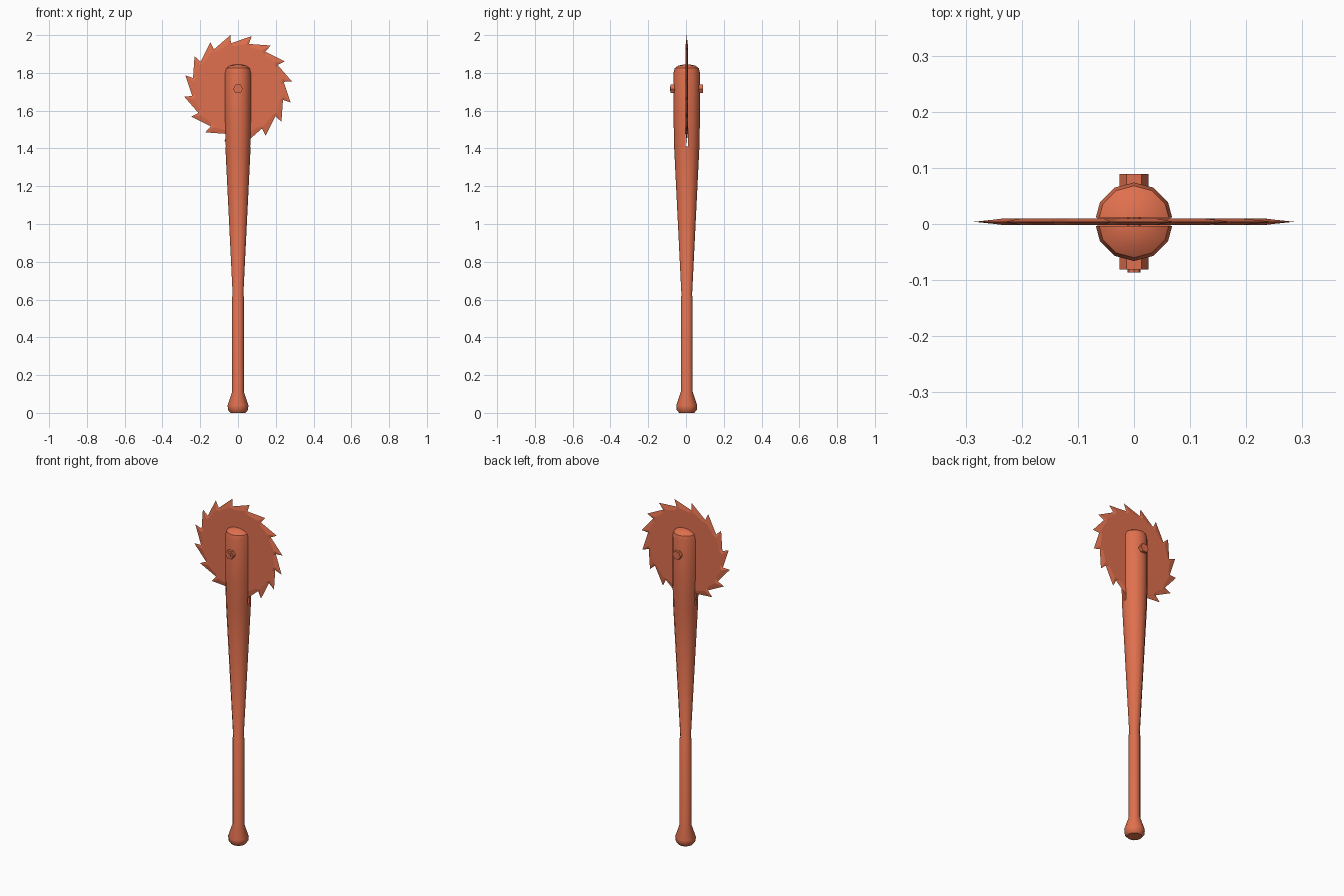
import bpy, bmesh, math
from mathutils import Matrix, Vector

cube = bpy.data.objects.get("Cube")
if cube:
    bpy.data.objects.remove(cube, do_unlink=True)

MID_Y = 0.004      # plane of the blade and axis of the bat
HUB_Z = 1.715      # height of the bolt

paint = bpy.data.materials.new("burnt orange")
paint.use_nodes = True
colour = (0.745, 0.162, 0.076, 1)
paint.diffuse_color = colour
paint.node_tree.nodes["Principled BSDF"].inputs["Base Color"].default_value = colour


def finish(bm, name, smooth=None):
    bmesh.ops.recalc_face_normals(bm, faces=bm.faces)
    mesh = bpy.data.meshes.new(name)
    bm.to_mesh(mesh)
    bm.free()
    mesh.materials.append(paint)
    obj = bpy.data.objects.new(name, mesh)
    bpy.context.collection.objects.link(obj)
    if smooth:
        bpy.ops.object.select_all(action='DESELECT')
        obj.select_set(True)
        bpy.context.view_layer.objects.active = obj
        bpy.ops.object.shade_smooth_by_angle(angle=math.radians(smooth))
    return obj


def lathe(name, profile, sides=12):
    bm = bmesh.new()
    rings = []
    for r, z in profile:
        rings.append([bm.verts.new((r * math.cos(math.tau * i / sides),
                                    MID_Y + r * math.sin(math.tau * i / sides), z))
                      for i in range(sides)])
    for a, b in zip(rings, rings[1:]):
        for i in range(sides):
            j = (i + 1) % sides
            bm.faces.new((a[i], a[j], b[j], b[i]))
    bm.faces.new(rings[0])
    bm.faces.new(rings[-1])
    return finish(bm, name, 35)


def rod(name, radius, y0, y1, sides=6, bevel=0):
    bm = bmesh.new()
    place = (Matrix.Translation((0, (y0 + y1) / 2, HUB_Z))
             @ Matrix.Rotation(math.pi / 2, 4, 'X'))
    bmesh.ops.create_cone(bm, cap_ends=True, segments=sides, radius1=radius,
                          radius2=radius, depth=y1 - y0, matrix=place)
    # put a corner of the hexagon on the x axis
    first = max(v.co.x for v in bm.verts)
    if first < radius * 0.99:
        bmesh.ops.rotate(bm, verts=bm.verts, cent=(0, 0, HUB_Z),
                         matrix=Matrix.Rotation(math.pi / sides, 3, 'Y'))
    return finish(bm, name)


# Bat: knob, grip, tapered barrel and domed end
bat = lathe("bat", [
    (0.040, 0.0), (0.053, 0.016), (0.055, 0.04), (0.031, 0.112),
    (0.031, 0.615), (0.028, 0.62), (0.0665, 1.40), (0.070, 1.56), (0.070, 1.80),
    (0.064, 1.825), (0.045, 1.838), (0.015, 1.845)])

# Slot sawn down through the end of the barrel
bm = bmesh.new()
bmesh.ops.create_cube(bm, size=1)
bmesh.ops.scale(bm, verts=bm.verts, vec=(0.3, 0.015, 0.6))
bmesh.ops.translate(bm, verts=bm.verts, vec=(0, MID_Y, 1.71))
cutter = finish(bm, "slot_cutter")
cutter.hide_render = True
cutter.hide_set(True)
cut = bat.modifiers.new("slot", 'BOOLEAN')
cut.operation = 'DIFFERENCE'
cut.solver = 'EXACT'
cut.object = cutter

# Saw blade: flat faces tapering to a thin edge of raked teeth
TEETH = 16
bm = bmesh.new()
rim, front, back = [], [], []
for k in range(TEETH):
    angle = math.radians(98) - math.tau * k / TEETH
    for radius, turn, inner in ((0.288, 0, 0.243), (0.245, 0.015, 0.232)):
        d = Vector((math.cos(angle + turn), 0, math.sin(angle + turn)))
        hub = Vector((0, MID_Y, HUB_Z))
        rim.append(bm.verts.new(hub + d * radius))
        # inner corners trail the tips so the bevel follows the teeth
        turn2 = 0.09 if inner > 0.24 else -0.03
        d = Vector((math.cos(angle + turn2), 0, math.sin(angle + turn2)))
        front.append(bm.verts.new(hub + d * inner * 0.985 - Vector((0, 0.0055, 0))))
        back.append(bm.verts.new(hub + d * inner * 0.985 + Vector((0, 0.0055, 0))))
for side in (front, back):
    bm.faces.new(side)
    for i in range(len(rim)):
        j = (i + 1) % len(rim)
        bm.faces.new((rim[i], rim[j], side[j], side[i]))
finish(bm, "saw_blade")

# Bolt through the barrel and blade, with a nut in front
rod("bolt_shaft", 0.012, -0.086, 0.07, 8)
rod("bolt_nut", 0.026, -0.081, -0.058)
rod("bolt_head", 0.026, 0.064, 0.089)
